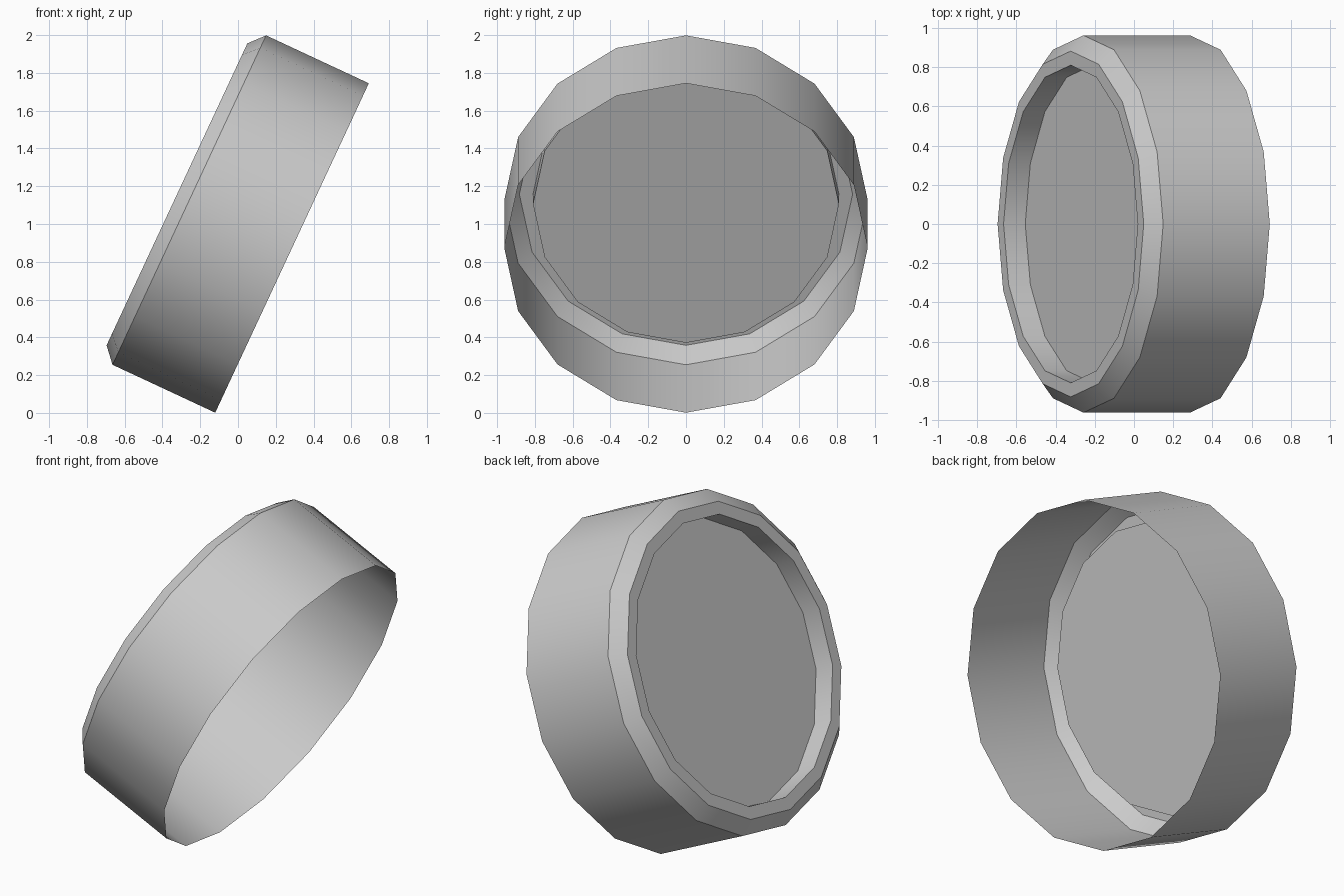
import bpy
import bmesh
from math import sin, cos, pi, radians
from mathutils import Matrix

cube = bpy.data.objects.get("Cube")
if cube:
    bpy.data.objects.remove(cube)

SIDES = 16
TILT = radians(25)

grey = bpy.data.materials.new("plain grey")
grey.use_nodes = True
colour = (0.6, 0.6, 0.6, 1)
grey.diffuse_color = colour
grey.node_tree.nodes["Principled BSDF"].inputs["Base Color"].default_value = colour

# (radius, height along the axis): open mouth, wall, chamfer, rim, recess
PROFILE = [(0.962, 0), (0.962, 0.6), (0.882, 0.672), (0.81, 0.672), (0.81, 0.55)]


def ring(bm, radius, height):
    angles = [2 * pi * i / SIDES for i in range(SIDES)]
    return [bm.verts.new((radius * cos(a), radius * sin(a), height)) for a in angles]


bm = bmesh.new()
rings = [ring(bm, r, h) for r, h in PROFILE]
for low, high in zip(rings, rings[1:]):
    for i in range(SIDES):
        j = (i + 1) % SIDES
        bm.faces.new((low[i], low[j], high[j], high[i]))

# Flat panel closing the recess
bm.faces.new(rings[-1])

# Lean the axis so the closed end points left and slightly up
lean = Matrix.Translation((0.286, 0, 0.873)) @ Matrix.Rotation(TILT - pi / 2, 4, "Y")
bm.transform(lean)

mesh = bpy.data.meshes.new("tilted_cap")
bm.to_mesh(mesh)
bm.free()
mesh.materials.append(grey)
cap = bpy.data.objects.new("tilted_cap", mesh)
bpy.context.collection.objects.link(cap)

bpy.context.view_layer.objects.active = cap
cap.select_set(True)
bpy.ops.object.shade_smooth_by_angle(angle=radians(30))
